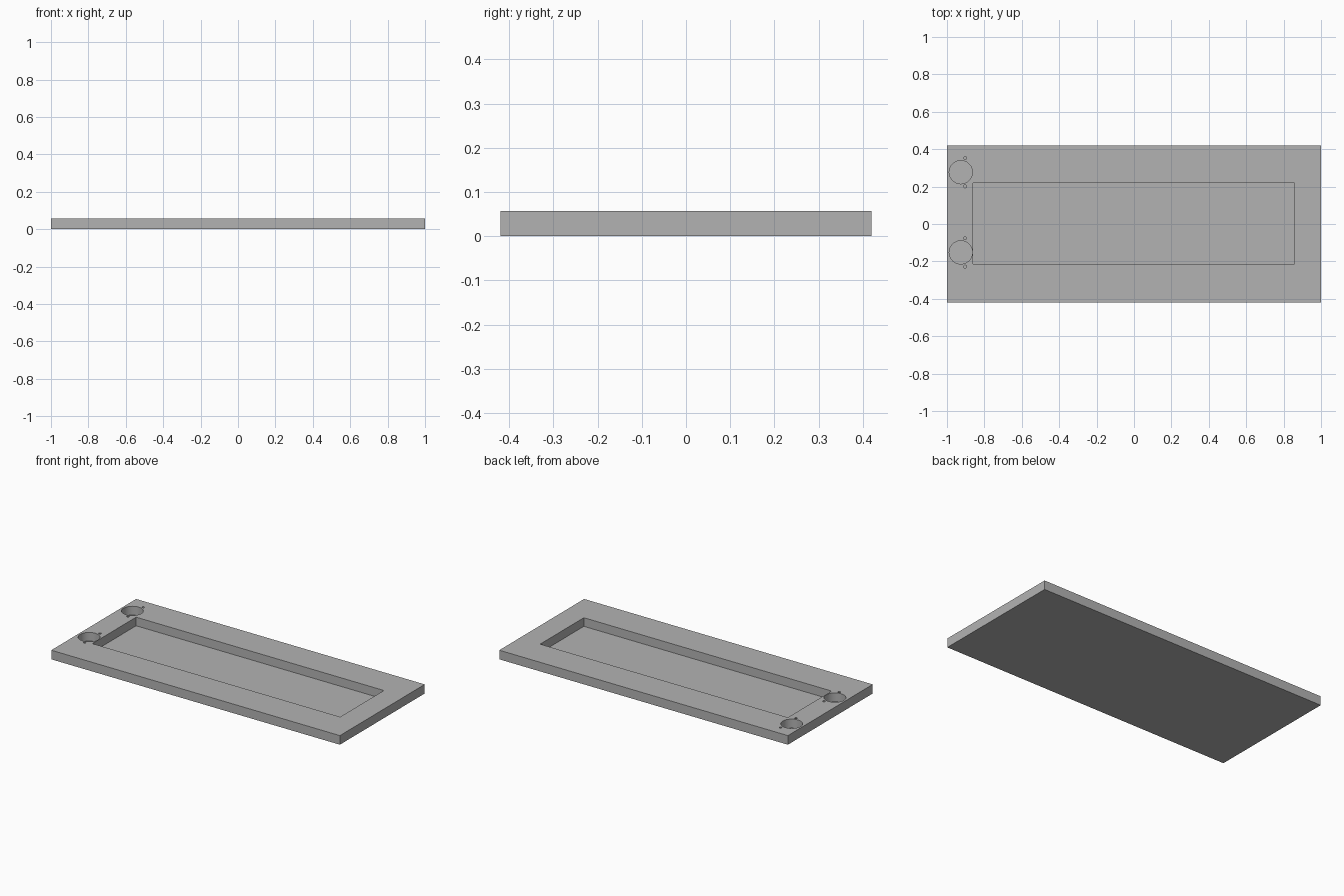
import bpy

cube = bpy.data.objects.get("Cube")
if cube:
    bpy.data.objects.remove(cube, do_unlink=True)

HEIGHT, FLOOR = 0.057, 0.003

grey = bpy.data.materials.new("light_grey")
grey.use_nodes = True
colour = (0.45, 0.45, 0.45, 1)
grey.diffuse_color = colour
grey.node_tree.nodes["Principled BSDF"].inputs["Base Color"].default_value = colour


def box(name, x0, x1, y0, y1, z0, z1):
    bpy.ops.mesh.primitive_cube_add(
        size=1, location=((x0 + x1) / 2, (y0 + y1) / 2, (z0 + z1) / 2))
    ob = bpy.context.object
    ob.name = name
    ob.scale = (x1 - x0, y1 - y0, z1 - z0)
    bpy.ops.object.transform_apply(location=False, rotation=False, scale=True)
    ob.data.materials.append(grey)
    return ob


def drill(name, x, y, radius, sides):
    bpy.ops.mesh.primitive_cylinder_add(
        vertices=sides, radius=radius, depth=0.2, location=(x, y, HEIGHT / 2))
    ob = bpy.context.object
    ob.name = name
    ob.data.materials.append(grey)
    return ob


# Thin backing sheet closing the underside
box("bottom_sheet", -1, 1, -0.42, 0.42, 0, FLOOR)

# Panel with a long window, two round holes and their screw holes
panel = box("panel", -1, 1, -0.42, 0.42, FLOOR, HEIGHT)
cutters = [box("window_cutter", -0.86, 0.857, -0.213, 0.22, -0.1, 0.2)]
for y in (0.277, -0.152):
    cutters.append(drill("round_hole_cutter", -0.926, y, 0.062, 48))
    for side in (-1, 1):
        cutters.append(drill("screw_hole_cutter", -0.903, y + side * 0.076, 0.008, 16))

for cutter in cutters:
    cutter.hide_render = True
    mod = panel.modifiers.new("cut", "BOOLEAN")
    mod.operation = "DIFFERENCE"
    mod.solver = "EXACT"
    mod.object = cutter

# Apply the cuts and drop the helpers
bpy.ops.object.select_all(action="DESELECT")
panel.select_set(True)
bpy.context.view_layer.objects.active = panel
for mod in list(panel.modifiers):
    bpy.ops.object.modifier_apply(modifier=mod.name)
for cutter in cutters:
    bpy.data.objects.remove(cutter, do_unlink=True)
bpy.ops.object.shade_smooth_by_angle()
